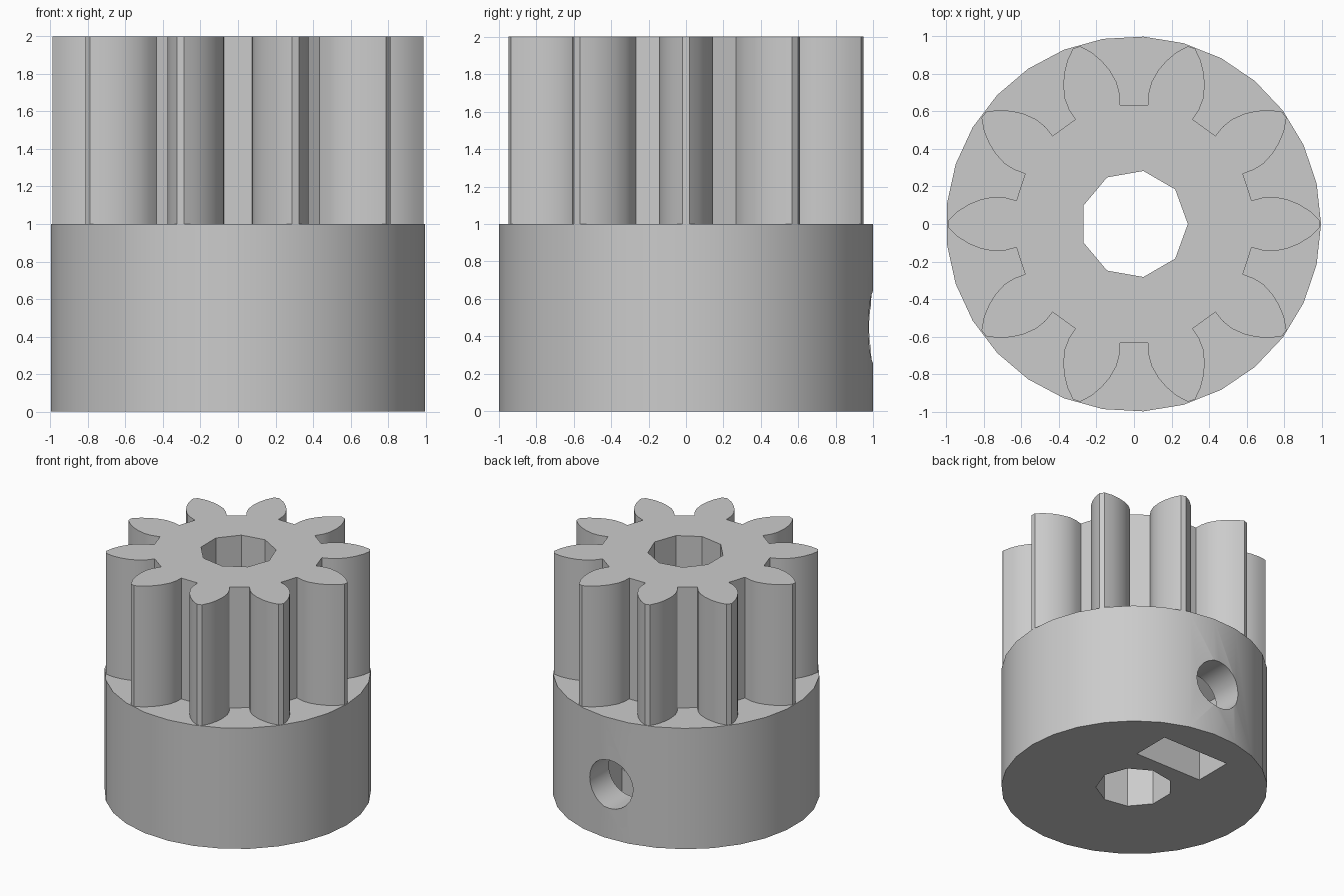
import bpy, bmesh, math
from mathutils import Vector, Matrix

if "Cube" in bpy.data.objects:
    bpy.data.objects.remove(bpy.data.objects["Cube"], do_unlink=True)

grey = bpy.data.materials.new("plain grey")
grey.use_nodes = True
grey.diffuse_color = (0.6, 0.6, 0.6, 1)
grey.node_tree.nodes["Principled BSDF"].inputs["Base Color"].default_value = (0.6, 0.6, 0.6, 1)


def ring(sides, radius, start=0.0, cx=0.0, cy=0.0):
    """Regular polygon as 2D points."""
    return [(cx + radius * math.cos(start + math.tau * i / sides),
             cy + radius * math.sin(start + math.tau * i / sides)) for i in range(sides)]


def prism(name, outline, low, high, along_y=False):
    """Extrude a 2D outline along z, or an x-z outline along y."""
    bm = bmesh.new()
    base = bm.faces.new([bm.verts.new((a, b, low)) for a, b in outline])
    up = bmesh.ops.extrude_face_region(bm, geom=[base])["geom"]
    bmesh.ops.translate(bm, vec=Vector((0, 0, high - low)),
                        verts=[v for v in up if isinstance(v, bmesh.types.BMVert)])
    if along_y:
        # (x, z, y) becomes (x, y, z)
        bmesh.ops.transform(bm, verts=bm.verts,
                            matrix=Matrix(((1, 0, 0, 0), (0, 0, 1, 0), (0, 1, 0, 0), (0, 0, 0, 1))))
    bmesh.ops.recalc_face_normals(bm, faces=bm.faces)
    mesh = bpy.data.meshes.new(name)
    bm.to_mesh(mesh)
    bm.free()
    mesh.materials.append(grey)
    obj = bpy.data.objects.new(name, mesh)
    bpy.context.collection.objects.link(obj)
    return obj


def combine(target, other, operation):
    """Apply a boolean and drop the helper."""
    other.hide_render = True
    bpy.context.view_layer.objects.active = target
    mod = target.modifiers.new(operation, 'BOOLEAN')
    mod.operation, mod.solver, mod.object = operation, 'EXACT', other
    bpy.ops.object.modifier_apply(modifier=mod.name)
    bpy.data.objects.remove(other, do_unlink=True)


# Gear outline: one curved tooth flank, mirrored and repeated ten times
TEETH = 10
flank = [(0.627, 0.125), (0.69, 0.142), (0.75, 0.145), (0.82, 0.13),
         (0.88, 0.105), (0.94, 0.068), (0.99, 0.02)]
tooth = [(x, -y) for x, y in flank] + flank[::-1]
gear_outline = []
for i in range(TEETH):
    c, s = math.cos(math.tau * i / TEETH), math.sin(math.tau * i / TEETH)
    gear_outline += [(x * c - y * s, x * s + y * c) for x, y in tooth]

# Round hub with the toothed gear rising from it
pinion = prism("pinion_gear", ring(29, 1.0, cx=-0.003), 0, 1)
combine(pinion, prism("gear_teeth", gear_outline, 0.9, 2), 'UNION')

# Shaft bore through the full height
combine(pinion, prism("bore_cutter", ring(9, 0.287), -0.2, 2.2), 'DIFFERENCE')

# Nut slot open at the bottom, ending in a hexagonal pocket
SCREW_Z = 0.45
slot = [(-0.305, 0.40), (0.305, 0.40), (0.305, 0.72), (-0.305, 0.72)]
combine(pinion, prism("slot_cutter", slot, -0.2, SCREW_Z), 'DIFFERENCE')
combine(pinion, prism("nut_cutter", ring(6, 0.352, math.pi / 2, 0, SCREW_Z), 0.395, 0.725, True),
        'DIFFERENCE')

# Set screw hole from the back into the bore
combine(pinion, prism("screw_hole_cutter", ring(24, 0.2, 0, 0, SCREW_Z), 0.1, 1.2, True),
        'DIFFERENCE')

# Smooth curved walls, keep corners sharp
bpy.ops.object.select_all(action='DESELECT')
pinion.select_set(True)
bpy.context.view_layer.objects.active = pinion
bpy.ops.object.shade_smooth_by_angle(angle=math.radians(30))
